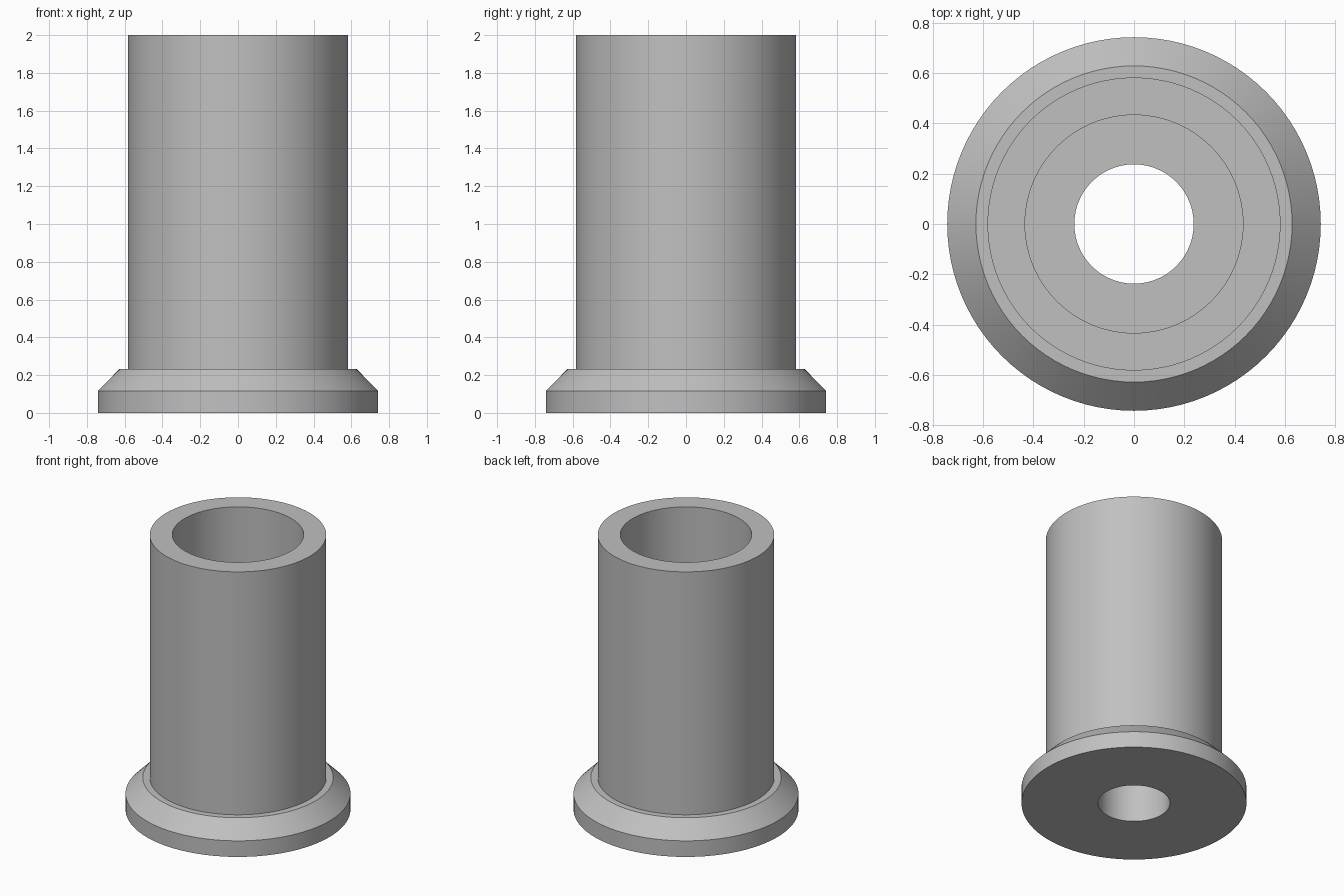
import bpy
import bmesh
import math

cube = bpy.data.objects.get("Cube")
if cube:
    bpy.data.objects.remove(cube)

SEGMENTS = 96

# Plain grey finish
grey = bpy.data.materials.new("plain_grey")
colour = (0.53, 0.53, 0.53, 1.0)
grey.diffuse_color = colour
grey.use_nodes = True
grey.node_tree.nodes["Principled BSDF"].inputs["Base Color"].default_value = colour


def lathe(name, profile):
    """Revolve a closed (radius, height) profile around the z axis."""
    bm = bmesh.new()
    verts = [bm.verts.new((r, 0, z)) for r, z in profile]
    edges = [bm.edges.new((v, verts[i - 1])) for i, v in enumerate(verts)]
    bmesh.ops.spin(bm, geom=verts + edges, cent=(0, 0, 0), axis=(0, 0, 1),
                   angle=math.tau, steps=SEGMENTS, use_merge=True)
    bmesh.ops.remove_doubles(bm, verts=bm.verts, dist=0.0001)
    bmesh.ops.recalc_face_normals(bm, faces=bm.faces)
    mesh = bpy.data.meshes.new(name)
    bm.to_mesh(mesh)
    bm.free()
    mesh.materials.append(grey)
    obj = bpy.data.objects.new(name, mesh)
    bpy.context.collection.objects.link(obj)
    bpy.ops.object.select_all(action="DESELECT")
    obj.select_set(True)
    bpy.context.view_layer.objects.active = obj
    bpy.ops.object.shade_smooth_by_angle(angle=math.radians(30))
    return obj


# Flanged sleeve: chamfered base, straight tube, wide bore over a narrow hole
lathe("flanged_sleeve", [
    (0.237, 0), (0.742, 0), (0.742, 0.117), (0.628, 0.232),   # base flange
    (0.582, 0.232), (0.582, 2), (0.433, 2),                   # tube and rim
    (0.433, 0.35), (0.237, 0.35),                             # bore and floor
])
